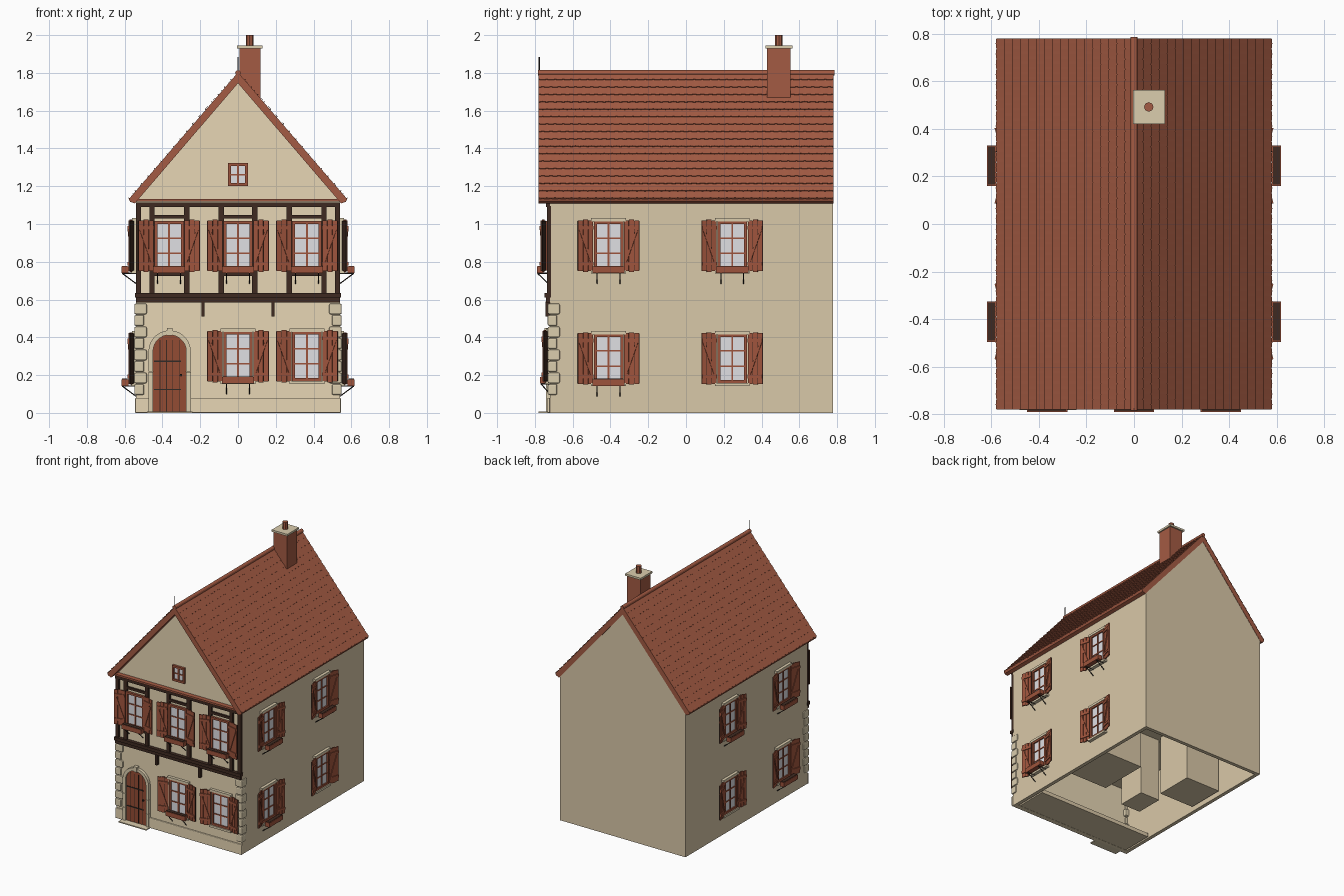
import bpy, bmesh
from math import sin, cos, pi, radians
from mathutils import Matrix, Vector

cube = bpy.data.objects.get("Cube")
if cube:
    bpy.data.objects.remove(cube, do_unlink=True)


def material(name, *rgb):
    lin = [((c / 255 + 0.055) / 1.055) ** 2.4 for c in rgb] + [1]
    m = bpy.data.materials.new(name)
    m.use_nodes = True
    m.diffuse_color = lin
    m.node_tree.nodes["Principled BSDF"].inputs["Base Color"].default_value = lin
    return m


PLASTER = material("plaster", 217, 200, 168)
LIGHT = material("light front plaster", 232, 215, 181)
STONE = material("pale stone", 219, 205, 174)
TIMBER = material("dark timber", 62, 42, 33)
TILE = material("clay tile", 164, 91, 67)
WOOD = material("red brown wood", 158, 84, 60)
DOOR = material("door wood", 148, 76, 52)
GLASS = material("pale glass", 224, 224, 228)
IRON = material("dark iron", 48, 42, 38)


class Part:
    """Collects boxes and prisms into one object."""

    def __init__(self, name, place=Matrix()):
        self.name, self.place = name, place
        self.bm, self.mats = bmesh.new(), []

    def paint(self, faces, mat):
        if mat not in self.mats:
            self.mats.append(mat)
        for f in faces:
            f.material_index = self.mats.index(mat)

    def box(self, mat, x0, x1, y0, y1, z0, z1, local=Matrix()):
        mid = Vector((x0 + x1, y0 + y1, z0 + z1)) / 2
        m = local @ Matrix.Translation(mid) @ Matrix.Diagonal((x1 - x0, y1 - y0, z1 - z0, 1))
        vs = bmesh.ops.create_cube(self.bm, size=1, matrix=m)["verts"]
        self.paint({f for v in vs for f in v.link_faces}, mat)

    def prism(self, mat, profile, y0, y1):
        a = [self.bm.verts.new((x, y0, z)) for x, z in profile]
        b = [self.bm.verts.new((x, y1, z)) for x, z in profile]
        n = len(a)
        faces = [self.bm.faces.new(a), self.bm.faces.new(b[::-1])]
        faces += [self.bm.faces.new((a[i], b[i], b[(i + 1) % n], a[(i + 1) % n])) for i in range(n)]
        self.paint(faces, mat)
        return faces

    def rod(self, mat, p, q, r, sides=6):
        p, q = Vector(p), Vector(q)
        m = Matrix.Translation((p + q) / 2) @ (q - p).to_track_quat('Z', 'Y').to_matrix().to_4x4()
        vs = bmesh.ops.create_cone(self.bm, cap_ends=True, segments=sides, radius1=r, radius2=r,
                                   depth=(q - p).length, matrix=m)["verts"]
        self.paint({f for v in vs for f in v.link_faces}, mat)

    def done(self, bevel=0):
        bmesh.ops.recalc_face_normals(self.bm, faces=self.bm.faces)
        me = bpy.data.meshes.new(self.name)
        self.bm.to_mesh(me)
        self.bm.free()
        for m in self.mats:
            me.materials.append(m)
        ob = bpy.data.objects.new(self.name, me)
        ob.matrix_world = self.place
        bpy.context.collection.objects.link(ob)
        if bevel:
            mod = ob.modifiers.new("bevel", 'BEVEL')
            mod.width, mod.segments = bevel, 2
        return ob


# Hollow walls with both gables, lighter front, open underneath
FRONT, BACK, SIDE, EAVE = -0.72, 0.778, 0.54, 1.12
p = Part("walls")
shell = p.prism(PLASTER, [(-SIDE, 0), (SIDE, 0), (SIDE, EAVE), (0, 1.755), (-SIDE, EAVE)], FRONT, BACK)
p.paint(shell[:1], LIGHT)
p.bm.faces.remove(shell[2])
solid = p.done().modifiers.new("thickness", 'SOLIDIFY')
solid.thickness, solid.offset = 0.04, -1

# Rooms seen from underneath
p = Part("interior")
p.box(PLASTER, -0.5, 0.5, -0.69, -0.44, 0, 0.03)
p.box(PLASTER, -0.5, 0.5, -0.69, 0.74, 0.5, 0.53)
p.box(PLASTER, -0.22, -0.05, -0.2, 0.02, 0, 0.5)
p.box(PLASTER, 0.1, 0.5, -0.2, 0.2, 0.08, 0.5)
p.box(PLASTER, -0.5, -0.2, 0.06, 0.36, 0.03, 0.5)
p.done()

# Roof slabs
p = Part("roof_slab")
for s in (-1, 1):
    p.prism(TILE, [(0, 1.803), (s * 0.578, 1.132), (s * 0.572, 1.118), (s * 0.546, 1.109), (0, 1.745)],
            -0.78, 0.78)
p.done()

# Overlapping courses of tiles with scalloped lower edges
p = Part("roof_tiles")
ROWS, TILES, SEG = 17, 36, 4
for s in (-1, 1):
    step = Vector((s * 0.574, 0, -0.667)) / ROWS
    out = Vector((s * 0.758, 0, 0.652))
    for r in range(ROWS):
        cols = []
        for i in range(TILES * SEG + 1):
            wave = abs(sin(pi * i / SEG + r * pi / 2))
            base = Vector((0, -0.78 + 1.56 * i / (TILES * SEG), 1.803)) + step * r
            low = base + step * (1 + 0.08 * wave)
            cols.append([p.bm.verts.new(v) for v in
                         (base + out * 0.001, low + out * 0.006, low)])
        faces = [p.bm.faces.new((a[k], a[k + 1], b[k + 1], b[k]))
                 for a, b in zip(cols, cols[1:]) for k in (0, 1)]
        p.paint(faces, TILE)
p.done()

# Ridge caps, finial and chimney
p = Part("ridge")
p.rod(TILE, (0, -0.784, 1.8), (0, 0.786, 1.8), 0.015, 12)
p.rod(IRON, (0, -0.777, 1.8), (0, -0.777, 1.885), 0.003)
p.done()
p = Part("chimney")
p.box(TILE, 0.007, 0.12, 0.428, 0.552, 1.6, 1.93)
p.box(STONE, -0.004, 0.13, 0.42, 0.563, 1.93, 1.945)
p.rod(TILE, (0.062, 0.492, 1.94), (0.062, 0.492, 2.0), 0.02, 8)
p.done()

# Half-timbered upper storey
p = Part("timber_frame")
Y0, Y1 = FRONT - 0.02, FRONT + 0.005
p.box(TIMBER, -0.545, 0.545, Y0 - 0.008, Y1, 0.61, 0.635)
p.box(TIMBER, -0.54, 0.54, Y0, Y1, 0.585, 0.61)
p.box(TIMBER, -0.54, 0.54, Y0, Y1, 1.09, 1.115)
p.box(TILE, -0.54, 0.54, Y0 - 0.015, Y1, 1.118, 1.132)
for s in (-1, 1):
    for x in (0.527, 0.455, 0.272, 0.088):
        p.box(TIMBER, s * x - 0.014, s * x + 0.014, Y0 + 0.004, Y1, 0.63, 1.095)
    p.prism(TIMBER, [(s * 0.193, 0.59), (s * 0.177, 0.59), (s * 0.177, 0.51), (s * 0.193, 0.51)],
            FRONT - 0.025, FRONT)
for x in (-0.365, 0, 0.365):
    for z in (0.725, 1.03):
        p.box(TIMBER, x - 0.09, x + 0.09, Y0 + 0.006, Y1, z, z + 0.018)
p.done()

# Corner stones and plinth
p = Part("corner_stones")
for s in (-1, 1):
    for i in range(8):
        z, big = 0.095 + i * 0.061, 0.014 * (i % 2)
        x0, x1 = sorted((s * (0.497 - big), s * 0.549))
        p.box(STONE, x0, x1, FRONT - 0.012, FRONT + 0.038 + big, z, z + 0.057)
p.done(0.008)
p = Part("plinth")
p.box(LIGHT, -0.255, 0.545, FRONT - 0.014, FRONT, 0, 0.08)
p.box(LIGHT, -0.545, -0.47, FRONT - 0.014, FRONT, 0, 0.08)
p.done(0.005)

# Arched door with stone surround, keystone and step
DX, SPRING = -0.362, 0.325


def arch(r):
    return [(DX + r * cos(pi * i / 14), SPRING + r * sin(pi * i / 14)) for i in range(15)]


p = Part("door_surround")
inner, outer = arch(0.088), arch(0.112)
for i in range(14):
    p.prism(STONE, [inner[i], outer[i], outer[i + 1], inner[i + 1]], FRONT - 0.022, FRONT)
for s in (-1, 1):
    x0, x1 = sorted((DX + s * 0.088, DX + s * 0.112))
    for i in range(3):
        p.box(STONE, x0, x1, FRONT - 0.022, FRONT, i * 0.109, i * 0.109 + 0.107)
p.box(STONE, DX - 0.014, DX + 0.014, FRONT - 0.028, FRONT, 0.41, 0.45)
p.box(STONE, DX - 0.12, DX + 0.12, FRONT - 0.062, FRONT, 0, 0.008)
p.done()
p = Part("door")
p.prism(DOOR, [(DX - 0.088, 0.005), (DX + 0.088, 0.005)] + arch(0.088), FRONT - 0.01, FRONT)
for i in range(4):
    x = DX - 0.0505 + i * 0.0337
    p.box(TIMBER, x - 0.002, x + 0.002, FRONT - 0.011, FRONT, 0.008, 0.385)
for z in (0.12, 0.27):
    p.box(IRON, DX - 0.082, DX + 0.06, FRONT - 0.014, FRONT, z, z + 0.007)
p.rod(IRON, (DX + 0.06, FRONT - 0.022, 0.2), (DX + 0.06, FRONT, 0.2), 0.007, 8)
p.done()


def panes(p, w, h, rows, bar):
    """Glass, outer frame and glazing bars centred on the origin, facing -y."""
    p.box(GLASS, -w, w, -0.008, 0, -h, h)
    for s in (-1, 1):
        p.box(WOOD, s * w - bar, s * w + bar, -0.018, 0, -h - bar, h + bar)
        p.box(WOOD, -w, w, -0.018, 0, s * h - bar, s * h + bar)
    p.box(WOOD, -bar * 0.6, bar * 0.6, -0.014, 0, -h, h)
    for i in range(1, rows):
        z = h - 2 * h * i / rows
        p.box(WOOD, -w, w, -0.013, 0, z - bar / 2, z + bar / 2)


def window(name, place, reach=0.0, stone=True):
    p = Part(name, place)
    panes(p, 0.07, 0.122, 3, 0.008)
    if stone:
        p.box(STONE, -0.092, 0.092, -0.022, 0, 0.128, 0.146)
        p.box(STONE, -0.092, 0.092, -0.026, 0, -0.146, -0.13)
        for s in (-1, 1):
            p.box(STONE, s * 0.082 - 0.007, s * 0.082 + 0.007, -0.01, 0, -0.13, 0.13)
    p.done()

    # Half-open shutters: planks on a dark back, battens and a diagonal brace
    p = Part(name + "_shutters", place)
    for s in (-1, 1):
        hinge = Matrix.Translation((s * 0.085, -0.01, 0)) @ Matrix.Rotation(s * radians(-15), 4, 'Z')
        if s < 0:
            hinge = hinge @ Matrix.Scale(-1, 4, (1, 0, 0))
        p.box(TIMBER, 0, 0.081, -0.006, 0, -0.132, 0.132, hinge)
        for i in range(3):
            top = 0.134 + 0.004 * (i % 2)
            p.box(WOOD, i * 0.028, i * 0.028 + 0.025, -0.01, -0.003, -top, top, hinge)
        for z in (-0.095, 0.095):
            p.box(WOOD, 0, 0.08, -0.016, -0.01, z - 0.01, z + 0.01, hinge)
        brace = hinge @ Matrix.Translation((0.04, 0, 0)) @ Matrix.Rotation(radians(20), 4, 'Y')
        p.box(WOOD, -0.006, 0.006, -0.015, -0.01, -0.092, 0.092, brace)
    p.done()

    # Flower box filled with dark soil, on iron stays
    if reach:
        p = Part(name + "_planter", place)
        p.box(WOOD, -0.085, 0.085, -reach, 0.036 - reach, -0.145, -0.11)
        p.box(TIMBER, -0.08, 0.08, 0.004 - reach, 0.032 - reach, -0.11, -0.107)
        for x in (-0.06, 0.06):
            for z in (-0.146, -0.2):
                p.rod(IRON, (x, 0.004 - reach, -0.146), (x, 0, z), 0.003)
        p.done()


# Front windows
for i, x in enumerate((-0.365, 0, 0.365)):
    window(f"upper_front_window_{i + 1}", Matrix.Translation((x, FRONT - 0.01, 0.885)), 0.06, False)
window("lower_front_window_1", Matrix.Translation((0, FRONT, 0.3)), 0.052)
window("lower_front_window_2", Matrix.Translation((0.365, FRONT, 0.3)))

# Side windows, the same on both sides
for side, s in (("left", 1), ("right", -1)):
    for floor, z in (("lower", 0.288), ("upper", 0.885)):
        for end, y in (("front", -0.41), ("rear", 0.245)):
            spot = Matrix.Translation((s * SIDE, y, z)) @ Matrix.Rotation(s * pi / 2, 4, 'Z')
            window(f"{side}_{floor}_{end}_window", spot, 0 if (floor, end) == ("lower", "rear") else 0.077)

# Attic window
p = Part("attic_window", Matrix.Translation((0, FRONT, 1.262)))
panes(p, 0.045, 0.052, 2, 0.008)
p.done()
